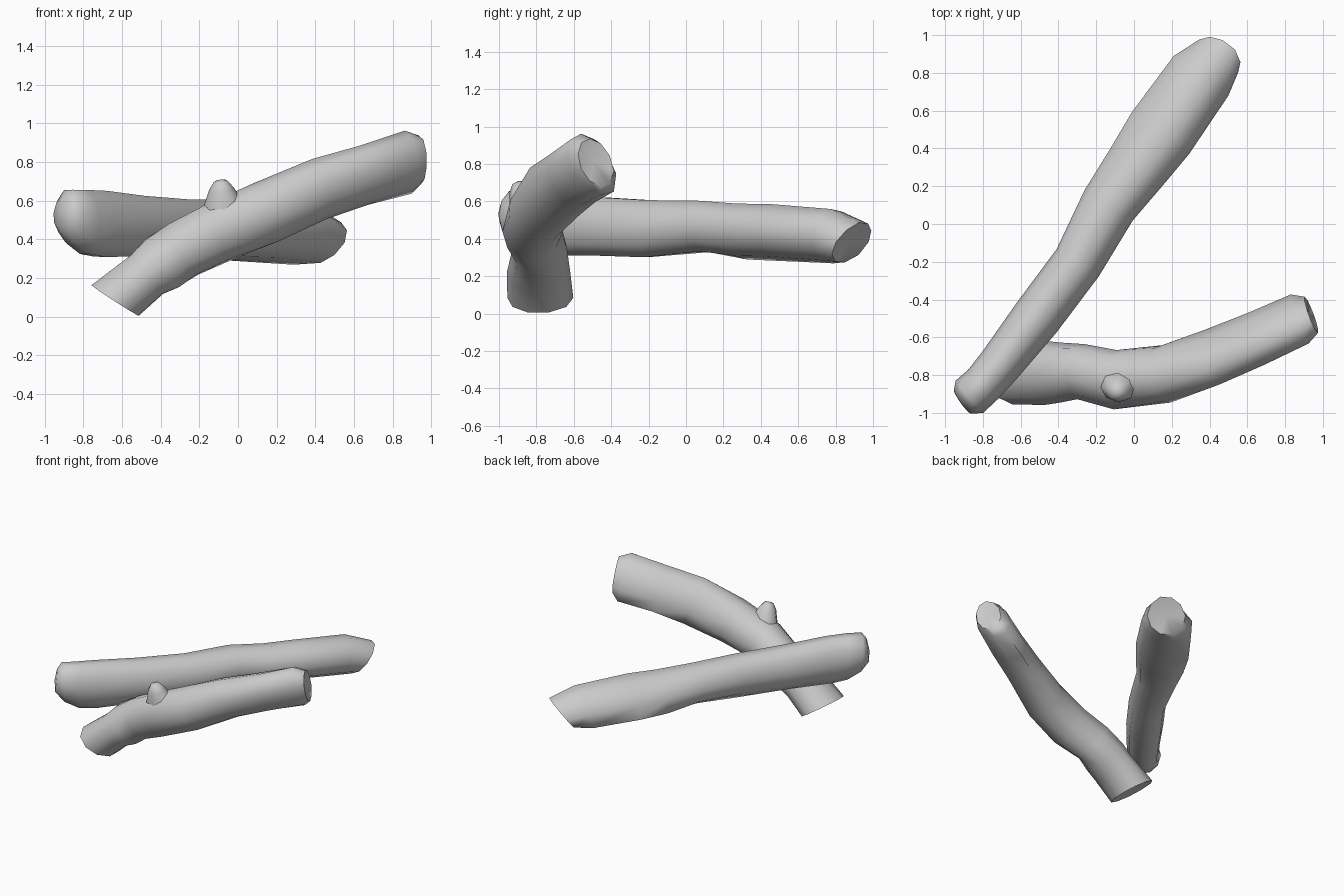
import bpy, bmesh, math, random
from mathutils import Vector

random.seed(4)
cube = bpy.data.objects.get("Cube")
if cube:
    bpy.data.objects.remove(cube, do_unlink=True)

grey = bpy.data.materials.new("plain_grey")
grey.use_nodes = True
grey.diffuse_color = (0.6, 0.6, 0.6, 1)
grey.node_tree.nodes["Principled BSDF"].inputs["Base Color"].default_value = (0.6, 0.6, 0.6, 1)


def peak(a, centre):
    return max(0, math.cos(a - centre)) ** 4


def branch(name, stations, sides=10, dents=(0, 0), up_hint=(0, 0, 1), belly=0, trim=0):
    """Loft rings along a path. Station: centre, half width, half height, lean, roll, bulge.
    The bulge swells the section at the belly angle; trim flattens the shoulder above it."""
    bm = bmesh.new()
    centres = [Vector(s[0]) for s in stations]
    rings, tangents = [], []
    for i, (c, w, h, lean, roll, bulge) in enumerate(stations):
        t = (centres[min(i + 1, len(centres) - 1)] - centres[max(i - 1, 0)]).normalized()
        side = t.cross(Vector(up_hint)).normalized()
        up = side.cross(t)
        ring = []
        for k in range(sides):
            a = math.tau * k / sides
            r = 1.015 + random.uniform(-0.015, 0.015)
            r += bulge * (peak(a, belly) - trim * peak(a, belly - 1.6))
            x, y = w * r * math.cos(a), h * r * math.sin(a)
            x, y = x * math.cos(roll) - y * math.sin(roll), x * math.sin(roll) + y * math.cos(roll)
            ring.append(bm.verts.new(Vector(c) + side * x + up * y + t * lean * y))
        rings.append(ring)
        tangents.append(t)
    for a, b in zip(rings, rings[1:]):
        for k in range(sides):
            n = (k + 1) % sides
            bm.faces.new((a[k], a[n], b[n], b[k]))
    # Broken ends: fans around a centre pushed in or out
    for ring, c, t, d in ((rings[0], centres[0], tangents[0], dents[0]),
                          (rings[-1], centres[-1], -tangents[-1], dents[1])):
        tip = bm.verts.new(c + t * d)
        for k in range(sides):
            bm.faces.new((ring[k], ring[(k + 1) % sides], tip))
    bmesh.ops.recalc_face_normals(bm, faces=bm.faces)
    mesh = bpy.data.meshes.new(name)
    bm.to_mesh(mesh)
    bm.free()
    mesh.materials.append(grey)
    obj = bpy.data.objects.new(name, mesh)
    bpy.context.collection.objects.link(obj)
    bpy.ops.object.select_all(action='DESELECT')
    obj.select_set(True)
    bpy.context.view_layer.objects.active = obj
    bpy.ops.object.shade_smooth_by_angle(angle=math.radians(60))


def along(u, c, z):
    """Point on the long log: distance along its axis, sideways shift, height."""
    return (0.59 * u + 0.81 * c, 0.81 * u - 0.59 * c, z)


# Long log lying towards the back
branch("long_log", [
    (along(-1.295, -0.18, 0.535), 0.075, 0.08, -0.2, 0, 0),
    (along(-1.25, -0.165, 0.52), 0.11, 0.135, -0.35, 0, 0),
    (along(-1.15, -0.145, 0.49), 0.11, 0.167, -0.2, 0, 0),
    (along(-1.02, -0.135, 0.48), 0.115, 0.175, 0, 0, 0),
    (along(-0.70, -0.125, 0.467), 0.13, 0.163, 0, 0, 0),
    (along(-0.34, -0.12, 0.455), 0.132, 0.158, 0, 0, 0),
    (along(0.00, -0.165, 0.47), 0.148, 0.14, 0, 0, 0.1),
    (along(0.25, -0.16, 0.452), 0.162, 0.145, 0, 0, 0.28),
    (along(0.47, -0.16, 0.447), 0.178, 0.145, 0, 0, 0.33),
    (along(0.84, -0.17, 0.425), 0.172, 0.145, 0.1, 0, 0.28),
    (along(0.98, -0.16, 0.383), 0.133, 0.127, 0.4, 0, 0.1),
], dents=(-0.01, 0.02), belly=3.85, trim=0.6)

# Short log propped up at the front
branch("short_log", [
    ((-0.635, -0.78, 0.085), 0.175, 0.142, -0.32, 0, 0),
    ((-0.47, -0.79, 0.22), 0.167, 0.135, 0, 0, 0),
    ((-0.39, -0.785, 0.28), 0.158, 0.155, 0, 0, 0),
    ((-0.28, -0.78, 0.35), 0.145, 0.153, 0, 0, 0),
    ((-0.10, -0.825, 0.44), 0.155, 0.158, 0, 0, 0.05),
    ((0.15, -0.80, 0.545), 0.15, 0.157, 0, -0.2, 0.15),
    ((0.42, -0.715, 0.665), 0.127, 0.166, 0, -0.5, 0.25),
    ((0.65, -0.62, 0.735), 0.12, 0.16, 0, -0.5, 0.25),
    ((0.88, -0.51, 0.803), 0.115, 0.17, 0, -0.45, 0.18),
    ((0.94, -0.485, 0.81), 0.09, 0.13, 0, -0.4, 0.1),
], dents=(0.03, 0.02), belly=4.2)

# Snapped twig on the short log
branch("twig_stub", [
    ((-0.06, -0.84, 0.50), 0.15, 0.10, 0, 0, 0),
    ((-0.08, -0.865, 0.59), 0.095, 0.08, 0, 0, 0),
    ((-0.085, -0.885, 0.66), 0.065, 0.06, 0, 0, 0),
    ((-0.09, -0.895, 0.70), 0.035, 0.035, 0, 0, 0),
], sides=8, dents=(0, -0.01), up_hint=(0, 1, 0))
